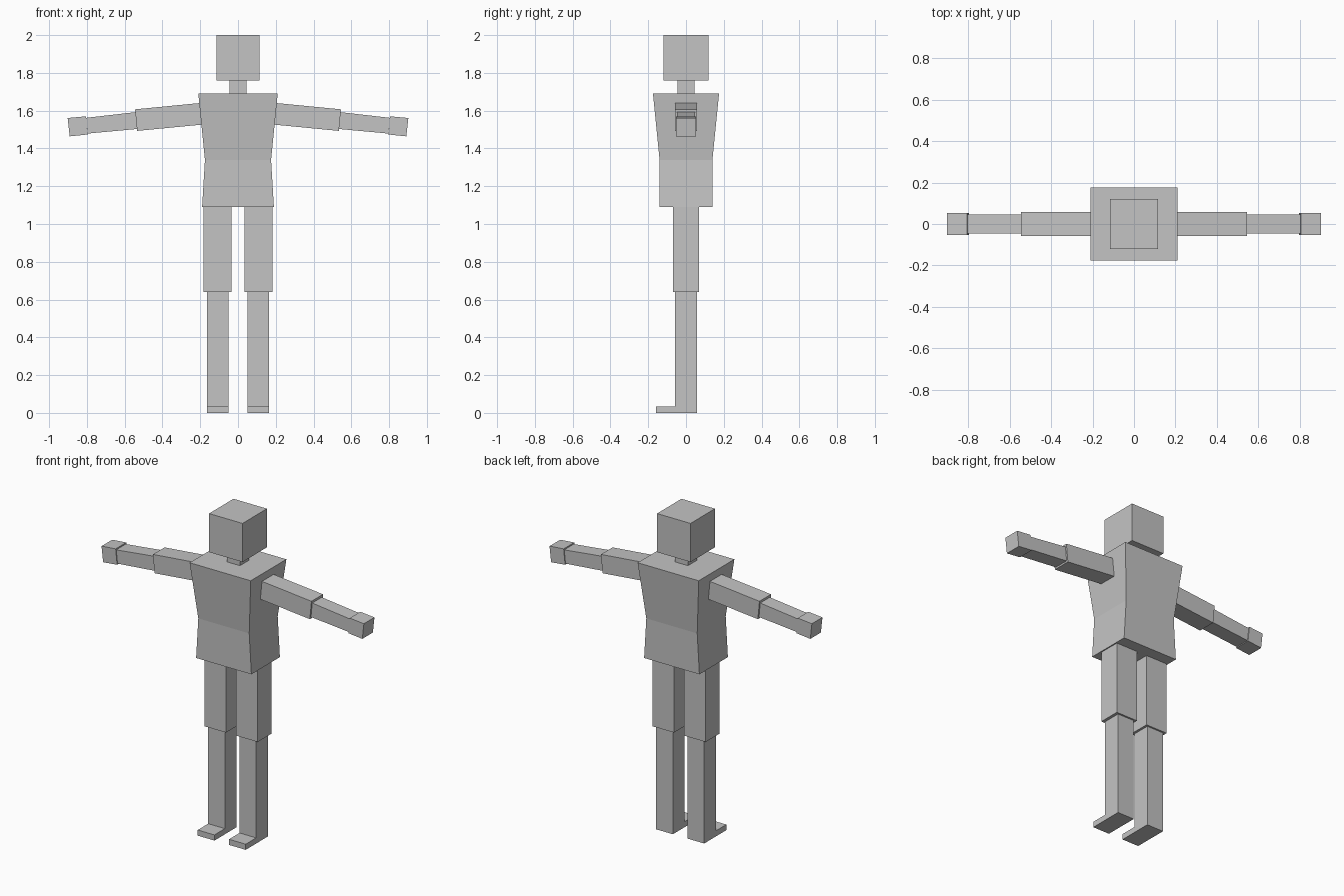
import bpy, bmesh

if "Cube" in bpy.data.objects:
    bpy.data.objects.remove(bpy.data.objects["Cube"])

grey = bpy.data.materials.new("plain grey")
grey.diffuse_color = (0.55, 0.55, 0.55, 1)
grey.use_nodes = True
grey.node_tree.nodes["Principled BSDF"].inputs["Base Color"].default_value = grey.diffuse_color


def loft(name, rings, mirror=False):
    """Skin a list of four-point rings and cap both ends."""
    bm = bmesh.new()
    loops = [[bm.verts.new(p) for p in ring] for ring in rings]
    for a, b in zip(loops, loops[1:]):
        for i in range(4):
            j = (i + 1) % 4
            bm.faces.new((a[i], a[j], b[j], b[i]))
    bm.faces.new(loops[0][::-1])
    bm.faces.new(loops[-1])
    bmesh.ops.recalc_face_normals(bm, faces=bm.faces)
    mesh = bpy.data.meshes.new(name)
    bm.to_mesh(mesh)
    bm.free()
    mesh.materials.append(grey)
    obj = bpy.data.objects.new(name, mesh)
    bpy.context.collection.objects.link(obj)
    if mirror:
        obj.modifiers.new("Mirror", 'MIRROR').use_axis[0] = True
    return obj


def rect(x0, x1, y0, y1, z):
    return [(x0, y0, z), (x1, y0, z), (x1, y1, z), (x0, y1, z)]


def box(name, x0, x1, y0, y1, z0, z1, mirror=False):
    return loft(name, [rect(x0, x1, y0, y1, z) for z in (z0, z1)], mirror)


def slab(name, outline, half):
    """Extrude a front-view outline in depth, mirrored to both sides."""
    return loft(name, [[(x, y, z) for x, z in outline] for y in (-half, half)], True)


# Head, neck and waisted torso
box("head", -0.115, 0.115, -0.12, 0.12, 1.76, 2.0)
box("neck", -0.045, 0.045, -0.045, 0.045, 1.69, 1.76)
loft("torso", [rect(-w, w, -d, d, z) for w, d, z in
               ((0.19, 0.14, 1.09), (0.175, 0.14, 1.34), (0.21, 0.175, 1.69))])

# Arms, sloping slightly down
slab("upper_arms", [(0.205, 1.64), (0.545, 1.607), (0.534, 1.493), (0.193, 1.526)], 0.057)
slab("forearms", [(0.543, 1.592), (0.805, 1.562), (0.795, 1.479), (0.535, 1.503)], 0.047)
slab("hands", [(0.805, 1.57), (0.902, 1.561), (0.891, 1.464), (0.795, 1.474)], 0.052)

# Legs
box("thighs", 0.035, 0.183, -0.068, 0.068, 0.64, 1.09, True)
box("shins", 0.05, 0.165, -0.057, 0.057, 0, 0.64, True)
box("feet", 0.05, 0.165, -0.16, -0.057, 0, 0.035, True)
